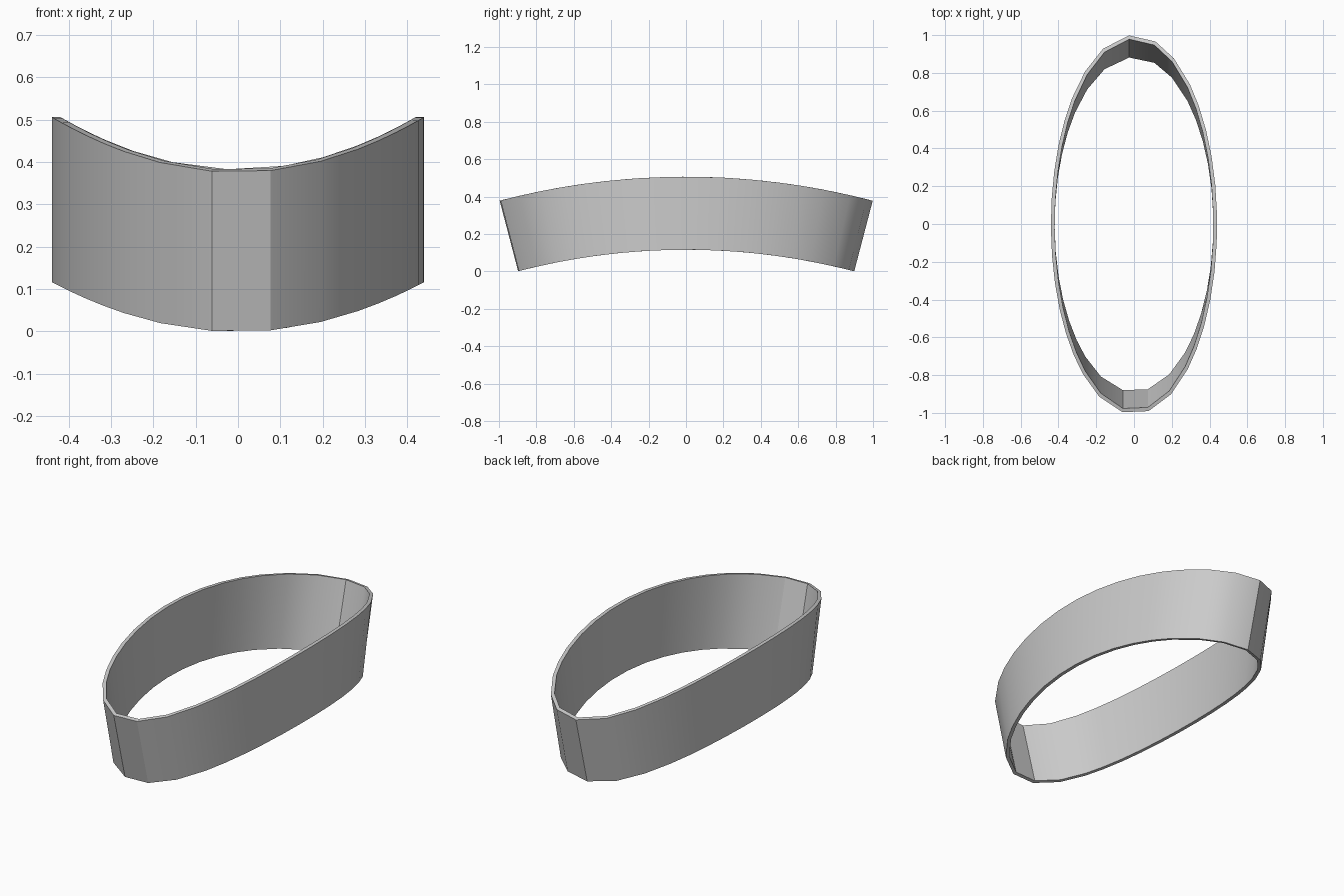
import bpy, bmesh
from math import sin, cos, pi, asin, radians, sqrt

cube = bpy.data.objects.get("Cube")
if cube:
    bpy.data.objects.remove(cube, do_unlink=True)

HALF_WIDTH, HALF_LENGTH = 0.44, 1.003
WALL = 0.02
R_TOP, R_BOTTOM = 3.94, 3.55      # radii of the lengthwise bend

# Uneven segments round both tips, even ones along the sides
back_tip = [-0.84, -0.63, -0.38, -0.06, 0.26, 0.50, 0.74]
front_tip = [pi - a for a in (0.70, 0.46, 0.175, -0.14, -0.43, -0.66)]


def between(a, b, n):
    return [a + (b - a) * i / n for i in range(1, n)]


angles = (back_tip + between(back_tip[-1], front_tip[0], 11) + front_tip
          + between(front_tip[-1], 2 * pi + back_tip[0], 11))


def bent_point(angle, inset, radius):
    """Point on the oval, swung along the bend to the given radius."""
    x = (HALF_WIDTH - inset) * sin(angle)
    y = (HALF_LENGTH - inset) * cos(angle) - 0.003
    bend = asin(y / R_TOP)
    lowest = R_BOTTOM * sqrt(1 - 1 / R_TOP ** 2)
    return x, radius * sin(bend), radius * cos(bend) - lowest


# Bent oval band: each station has an outer and inner, top and bottom corner
bm = bmesh.new()
corners = [(0, R_BOTTOM), (0, R_TOP), (WALL, R_TOP), (WALL, R_BOTTOM)]
rings = [[bm.verts.new(bent_point(a, *c)) for c in corners] for a in angles]
for i, ring in enumerate(rings):
    after = rings[(i + 1) % len(rings)]
    for j in range(4):
        k = (j + 1) % 4
        bm.faces.new((ring[j], ring[k], after[k], after[j]))
bmesh.ops.recalc_face_normals(bm, faces=bm.faces)
mesh = bpy.data.meshes.new("oval_band")
bm.to_mesh(mesh)
bm.free()

band = bpy.data.objects.new("oval_band", mesh)
bpy.context.collection.objects.link(band)

grey = bpy.data.materials.new("plain grey")
grey.use_nodes = True
colour = (0.6, 0.6, 0.6, 1)
grey.diffuse_color = colour
grey.node_tree.nodes["Principled BSDF"].inputs["Base Color"].default_value = colour
mesh.materials.append(grey)

bpy.ops.object.select_all(action='DESELECT')
band.select_set(True)
bpy.context.view_layer.objects.active = band
bpy.ops.object.shade_smooth_by_angle(angle=radians(33))
